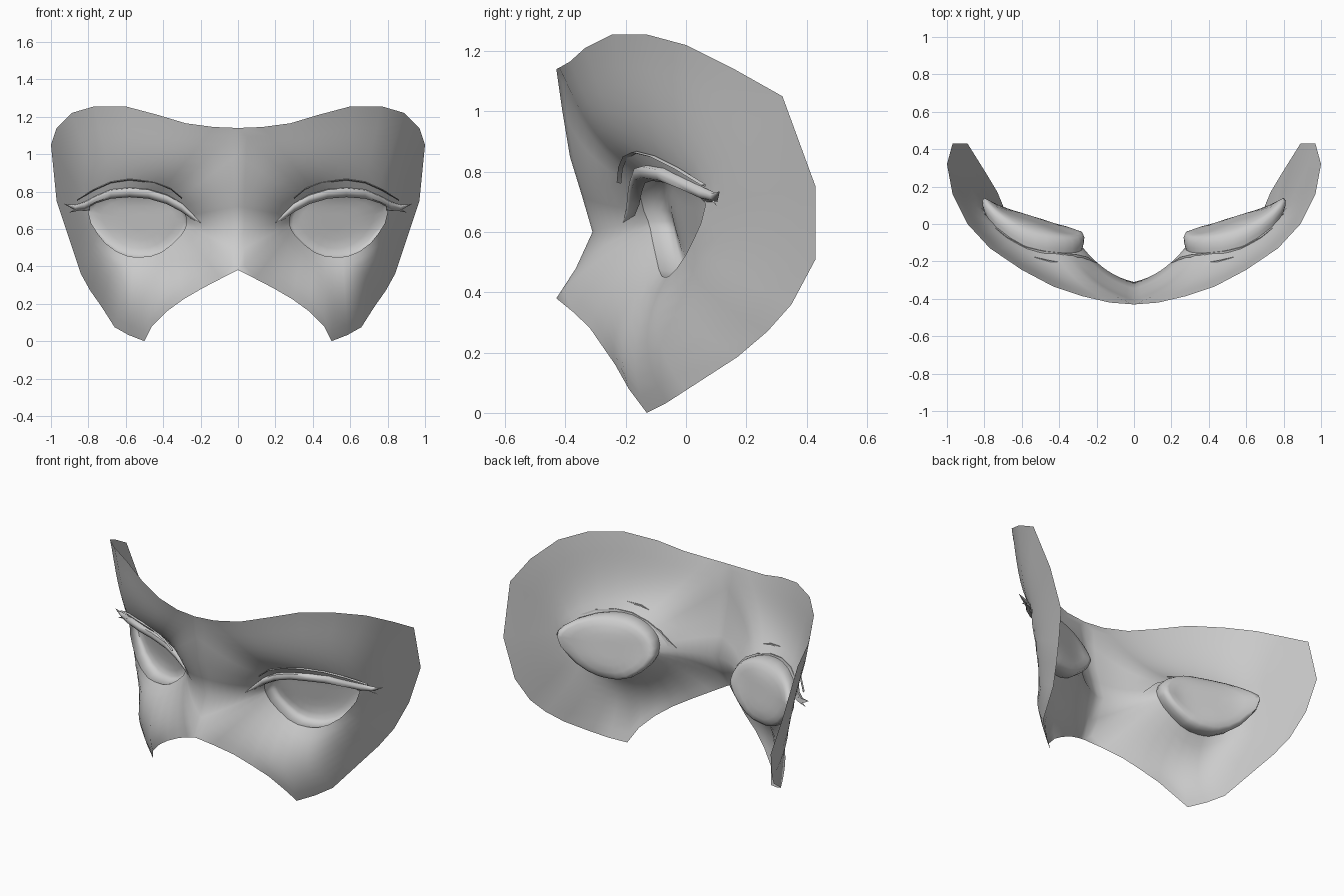
import bpy
from math import radians
from mathutils import Vector

# Right-half outer outline: up the centre line, over the brow, down the side, back along the nose
OUTLINE = [
    (0, -.31, .60), (0, -.345, .72), (0, -.385, .85), (0, -.41, 1.0), (0, -.43, 1.14),
    (.13, -.42, 1.145), (.28, -.385, 1.165), (.43, -.335, 1.21), (.60, -.245, 1.255),
    (.77, -.13, 1.255), (.89, 0, 1.22), (.97, .16, 1.14), (1.0, .32, 1.05),
    (.97, .43, .75), (.89, .43, .51), (.84, .35, .36), (.79, .27, .27), (.73, .17, .185),
    (.66, 0, .075), (.585, -.065, .033), (.50, -.13, 0), (.46, -.19, .08), (.38, -.235, .16),
    (.29, -.28, .225), (.19, -.32, .283), (.09, -.375, .335), (0, -.43, .38), (0, -.365, .48)]

# Eye opening (upper rim hidden behind the lash), one point for each outline point
EYE = [
    (.275, -.125, .635), (.28, -.14, .67), (.30, -.15, .71), (.335, -.155, .745),
    (.375, -.155, .77), (.42, -.153, .79), (.47, -.15, .803), (.53, -.138, .808),
    (.59, -.115, .806), (.66, -.075, .795), (.73, -.022, .77), (.775, .025, .74),
    (.795, .055, .715), (.80, .065, .69), (.785, .05, .63), (.75, .025, .575),
    (.71, 0, .525), (.65, -.03, .48), (.59, -.055, .455), (.56, -.063, .451),
    (.53, -.07, .45), (.47, -.08, .453), (.41, -.09, .475), (.35, -.10, .52),
    (.305, -.11, .565), (.29, -.115, .59), (.28, -.118, .61), (.276, -.122, .622)]


def clamp(v):
    return max(0, min(1, v))


def loft(name, rings, cap=False, closed=True):
    """Skin rings of points, mirror across x = 0 and shade smooth."""
    n = len(rings[0])
    verts = [tuple(p) for r in rings for p in r]
    faces = []
    for r in range(len(rings) - 1):
        for i in range(n):
            j = (i + 1) % n
            faces.append((r * n + i, r * n + n + i, r * n + n + j, r * n + j))
    if cap:
        last = (len(rings) - 1) * n
        verts.append(tuple(sum((Vector(p) for p in rings[-1]), Vector()) / n))
        faces += [(last + i, len(verts) - 1, last + (i + 1) % n) for i in range(n)]
    me = bpy.data.meshes.new(name)
    me.from_pydata(verts, [], faces)
    ob = bpy.data.objects.new(name, me)
    bpy.context.collection.objects.link(ob)
    m = ob.modifiers.new("mirror", 'MIRROR')
    m.merge_threshold = .0005
    bpy.context.view_layer.objects.active = ob
    ob.select_set(True)
    bpy.ops.object.modifier_apply(modifier="mirror")
    bpy.ops.object.shade_smooth_by_angle(angle=radians(60))
    ob.select_set(False)


# Face shell: rings from outline to eye, bulged forward at the nose, upper lid and cheek
STEPS = 8
shell = []
for s in range(STEPS + 1):
    t = s / STEPS
    ring = []
    for o, e in zip(OUTLINE, EYE):
        p = Vector(o).lerp(Vector(e), t)
        nose = clamp(1 - o[0] - e[0])
        lid = clamp((e[2] - .62) / .1)
        cheek = clamp((.66 - e[2]) / .16) * clamp((e[0] - .28) / .2)
        p.y -= 4 * t * (1 - t) * (.01 + .03 * nose + .055 * cheek)
        p.y -= 6.75 * t * t * (1 - t) * .022 * lid
        ring.append(p)
    shell.append(ring)
loft("face_shell", shell)

# Eye socket: rounded wall going back from the opening, closed by a smooth eye surface
centre = sum((Vector(p) for p in EYE), Vector()) / len(EYE)


def eye_ring(scale, back, flat):
    ring = []
    for p in EYE:
        d = (Vector(p) - centre) * scale
        plane = .35 * d.x - .19 * d.z
        d.y += flat * (plane - d.y) + back
        ring.append(centre + d)
    return ring


loft("eye_socket", [eye_ring(*a) for a in
     ((1, 0, 0), (1.03, .025, 0), (1.04, .055, 0), (1.0, .08, .1), (.92, .088, .3),
      (.75, .088, .7), (.5, .088, 1), (.25, .088, 1))], cap=True)

# Upper lash band: x, front y, top z, bottom z
LASH = [(.20, -.21, .635, .632), (.25, -.198, .69, .655), (.30, -.195, .74, .69),
        (.38, -.188, .785, .733), (.48, -.178, .815, .762), (.58, -.155, .822, .77),
        (.68, -.10, .812, .762), (.76, -.03, .777, .737), (.82, .04, .745, .705),
        (.87, .08, .73, .70), (.93, .11, .735, .733)]
band = []
for x, y, top, bot in LASH:
    h = top - bot
    band.append([(x, y + .6 * h, top), (x, y + .1 * h, top - .1 * h), (x, y, top - .4 * h),
                 (x, y + .15 * h, bot + .2 * h), (x, y + .8 * h, bot)])
loft("upper_lash", band)

# Lower wing at the outer corner of the lash
loft("lash_wing", [[(.79, .05, .735), (.79, .04, .72), (.79, .06, .70)],
                   [(.84, .085, .725), (.84, .075, .715), (.84, .09, .70)],
                   [(.90, .10, .69), (.90, .099, .689), (.90, .101, .688)]])

# Thin eyelid crease above the lash
CREASE = [(.30, -.23, .765), (.36, -.225, .815), (.45, -.21, .85), (.58, -.18, .865),
          (.68, -.12, .85), (.77, -.04, .81), (.86, .05, .755)]
loft("eyelid_crease", [[(x, y + .015, z + .003), (x, y, z), (x, y + .015, z - .005)]
                       for x, y, z in CREASE])
